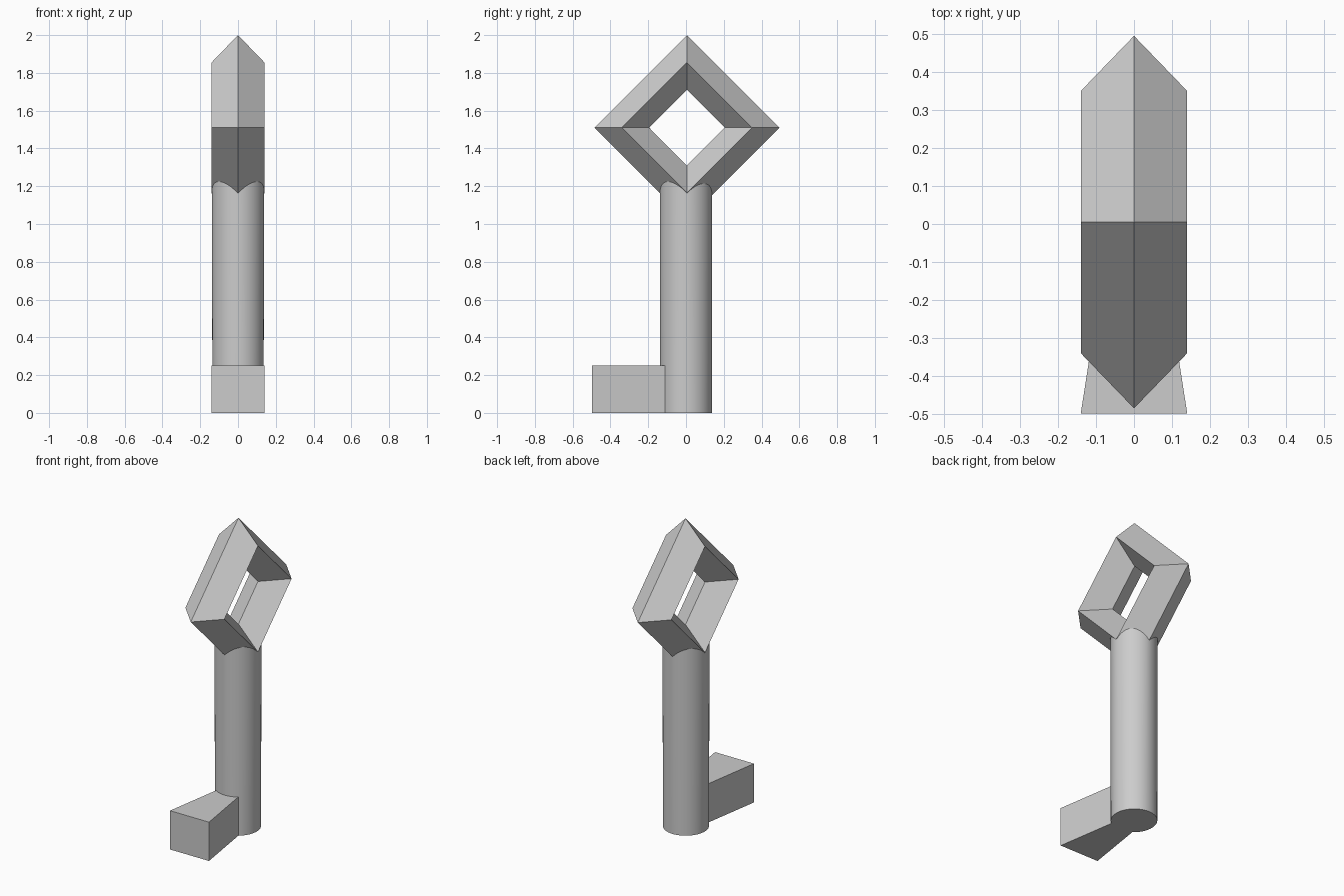
import bpy
import bmesh
from math import pi, cos, sin

cube = bpy.data.objects.get("Cube")
if cube:
    bpy.data.objects.remove(cube, do_unlink=True)

# Single plain grey
grey = bpy.data.materials.new("plain_grey")
grey.use_nodes = True
COLOUR = (0.604, 0.604, 0.604, 1)
grey.diffuse_color = COLOUR
grey.node_tree.nodes["Principled BSDF"].inputs["Base Color"].default_value = COLOUR

RING_Y, RING_Z = 0.005, 1.51
MAJOR, MINOR, HALF_X = 0.345, 0.145, 0.14
SIDES = 48


def make_object(name, bm):
    bmesh.ops.recalc_face_normals(bm, faces=bm.faces[:])
    mesh = bpy.data.meshes.new(name)
    bm.to_mesh(mesh)
    bm.free()
    mesh.materials.append(grey)
    obj = bpy.data.objects.new(name, mesh)
    bpy.context.collection.objects.link(obj)
    return obj


# Diamond handle: four-sided ring with a diamond section, standing upright
bm = bmesh.new()
loops = []
for i in range(4):
    a = i * pi / 2
    loop = []
    for j in range(4):
        b = j * pi / 2
        r = MAJOR + MINOR * cos(b)
        loop.append(bm.verts.new((HALF_X * sin(b),
                                  RING_Y + r * cos(a), RING_Z + r * sin(a))))
    loops.append(loop)
for i in range(4):
    p, q = loops[i], loops[(i + 1) % 4]
    for j in range(4):
        k = (j + 1) % 4
        bm.faces.new((p[j], q[j], q[k], p[k]))
make_object("diamond_handle", bm)

# Round shaft, its top edge trimmed to the underside of the handle
bm = bmesh.new()
base, top = [], []
for i in range(SIDES):
    a = 2 * pi * i / SIDES
    base.append(bm.verts.new((0.135 * cos(a), 0.137 * sin(a), 0)))
    x, y = 0.139 * cos(a), 0.138 * sin(a)
    reach = MAJOR + MINOR * (1 - abs(x) / HALF_X)
    top.append(bm.verts.new((x, y, RING_Z - reach + abs(y - RING_Y))))
for i in range(SIDES):
    k = (i + 1) % SIDES
    bm.faces.new((base[i], base[k], top[k], top[i]))
bm.faces.new(base)
shaft = make_object("shaft", bm)
bpy.ops.object.select_all(action='DESELECT')
bpy.context.view_layer.objects.active = shaft
shaft.select_set(True)
bpy.ops.object.shade_smooth_by_angle(angle=pi / 6)

# Key bit: block flaring away from the shaft
bm = bmesh.new()
bmesh.ops.create_cube(bm, size=1)
for v in bm.verts:
    front = v.co.y < 0
    v.co.x *= 0.28 if front else 0.156
    v.co.y = -0.498 if front else -0.1
    v.co.z = 0.252 if v.co.z > 0 else 0
make_object("key_bit", bm)
